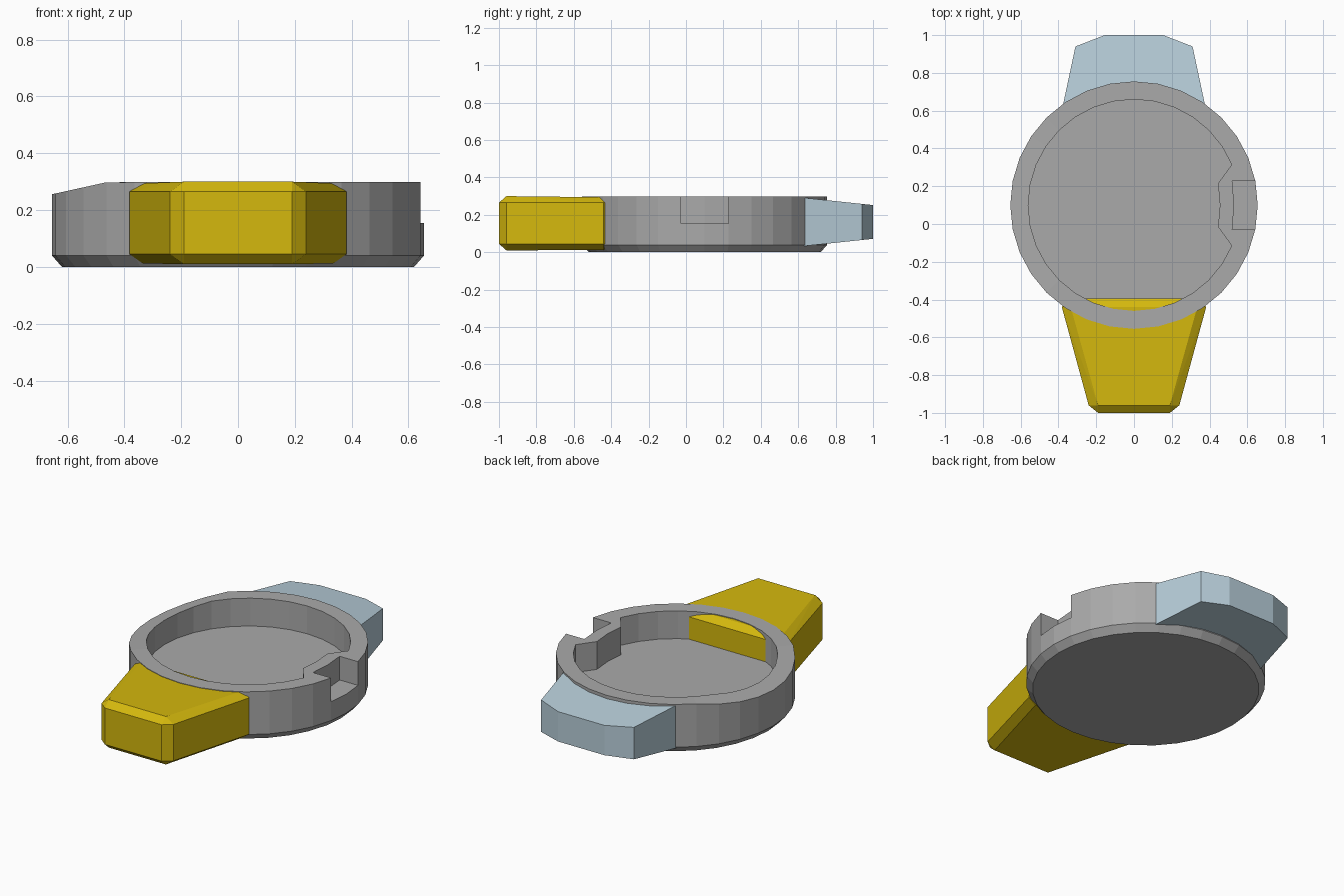
import bpy, bmesh
from math import cos, sin, pi

cube = bpy.data.objects.get("Cube")
if cube:
    bpy.data.objects.remove(cube, do_unlink=True)


def material(name, rgb):
    mat = bpy.data.materials.new(name)
    mat.use_nodes = True
    mat.diffuse_color = (*rgb, 1)
    mat.node_tree.nodes["Principled BSDF"].inputs["Base Color"].default_value = (*rgb, 1)
    return mat


def add_object(name, bm, mat):
    bmesh.ops.recalc_face_normals(bm, faces=bm.faces[:])
    mesh = bpy.data.meshes.new(name)
    bm.to_mesh(mesh)
    bm.free()
    mesh.materials.append(mat)
    obj = bpy.data.objects.new(name, mesh)
    bpy.context.collection.objects.link(obj)
    return obj


def loft(loops):
    """Closed solid through loops with equal point counts."""
    bm = bmesh.new()
    rings = [[bm.verts.new(p) for p in loop] for loop in loops]
    n = len(rings[0])
    for a, b in zip(rings, rings[1:]):
        for i in range(n):
            j = (i + 1) % n
            bm.faces.new((a[i], a[j], b[j], b[i]))
    bm.faces.new(rings[0])
    bm.faces.new(rings[-1])
    return bm


grey = material("grey", (0.40, 0.40, 0.40))
yellow = material("yellow", (0.66, 0.48, 0.004))
blue = material("pale blue", (0.48, 0.62, 0.70))

# Round dish: chamfered base, rim dipping on one side, boss on the inner wall
SIDES, CENTRE_Y, RIM, FLOOR = 32, 0.1, 0.298, 0.13


def circle(radius, z):
    return [(radius * cos(2 * pi * k / SIDES), CENTRE_Y + radius * sin(2 * pi * k / SIDES), z)
            for k in range(SIDES)]


def dip(loop):
    return [(x, y, z - 0.22 * max(0, -0.463 - x)) for x, y, z in loop]


def with_boss(loop):
    z = loop[0][2]
    loop[0] = (0.455, CENTRE_Y, z)
    loop[1] = (0.445, CENTRE_Y + 0.115, z)
    loop[-1] = (0.445, CENTRE_Y - 0.115, z)
    return loop


dish = add_object("dish", loft([
    circle(0.62, 0), circle(0.655, 0.04), dip(circle(0.655, RIM)),
    dip(with_boss(circle(0.56, RIM))), with_boss(circle(0.56, FLOOR))]), grey)

# Notch cut into the outside of the rim
outline = [(0.52, -0.128), (0.8, -0.128), (0.8, 0.128), (0.52, 0.128), (0.53, 0)]
cutter = add_object("notch_cutter", loft([
    [(x, CENTRE_Y + y, z) for x, y in outline] for z in (0.155, 0.5)]), grey)
cutter.hide_render = True
cut = dish.modifiers.new("notch", 'BOOLEAN')
cut.operation, cut.solver, cut.object = 'DIFFERENCE', 'EXACT', cutter
bpy.context.view_layer.objects.active = dish
bpy.ops.object.modifier_apply(modifier=cut.name)
bpy.data.objects.remove(cutter, do_unlink=True)

# Front lug: tapered block with chamfered edges
side = [(0.19, -1), (0.24, -0.96), (0.382, -0.44), (0.34, -0.395)]
points = [(x, y, z) for x, y in side for z in (0.045, 0.265)]
for z_front, z_back in ((0.01, 0.012), (0.30, 0.294)):
    points += [(0.19, -0.96, z_front), (0.335, -0.44, z_back)]
bm = bmesh.new()
for x, y, z in points:
    for sign in (-1, 1):
        bm.verts.new((sign * x, y, z))
bmesh.ops.convex_hull(bm, input=bm.verts[:])
bmesh.ops.dissolve_limit(bm, angle_limit=0.01, verts=bm.verts[:], edges=bm.edges[:])
add_object("front_lug", bm, yellow)

# Rear lug: thins towards its tip, inner edge follows the dish wall
half = [(0.155, 1.0), (0.31, 0.94), (0.376, 0.63), (0.2, 0.69)]
outline = half + [(-x, y) for x, y in reversed(half)]
add_object("rear_lug", loft([
    [(x, y, 0.162 + s * (0.128 - 0.105 * (y - 0.64))) for x, y in outline]
    for s in (-1, 1)]), blue)
